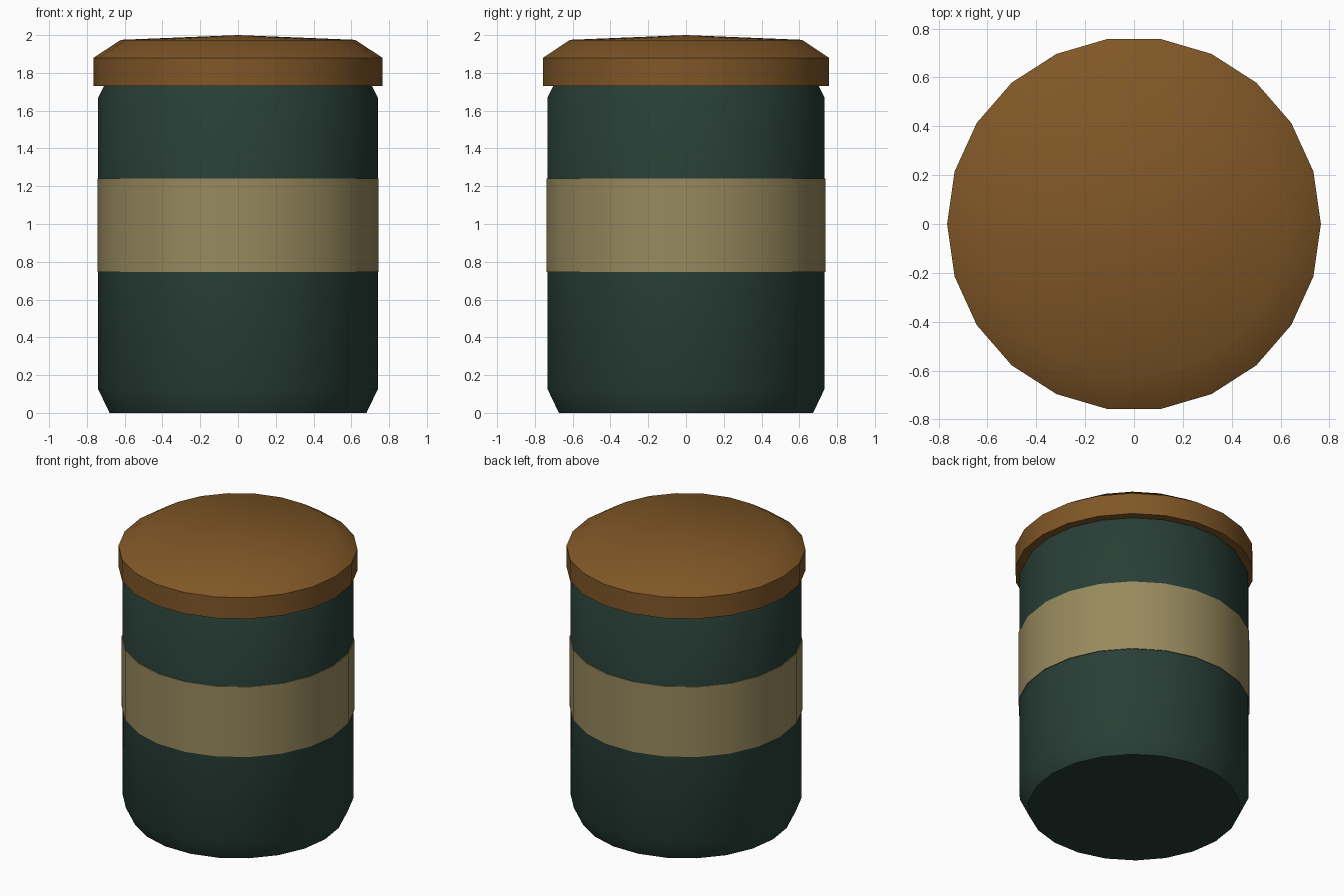
import bpy, bmesh, math

if "Cube" in bpy.data.objects:
    bpy.data.objects.remove(bpy.data.objects["Cube"])

SIDES = 22


def material(name, color):
    m = bpy.data.materials.new(name)
    m.diffuse_color = (*color, 1.0)
    m.use_nodes = True
    m.node_tree.nodes["Principled BSDF"].inputs["Base Color"].default_value = m.diffuse_color
    return m


def lathe(name, profile, mat, closed=False):
    """Revolve (radius, z) points about z; radius 0 makes a pole."""
    bm = bmesh.new()
    rings = []
    for r, z in profile:
        if r == 0:
            rings.append([bm.verts.new((0, 0, z))] * SIDES)
        else:
            rings.append([bm.verts.new((r * math.cos(2 * math.pi * i / SIDES),
                                        r * math.sin(2 * math.pi * i / SIDES), z))
                          for i in range(SIDES)])
    pairs = list(zip(rings, rings[1:]))
    if closed:
        pairs.append((rings[-1], rings[0]))
    for a, b in pairs:
        for i in range(SIDES):
            j = (i + 1) % SIDES
            bm.faces.new(dict.fromkeys((a[i], a[j], b[j], b[i])))
    bmesh.ops.recalc_face_normals(bm, faces=bm.faces)
    mesh = bpy.data.meshes.new(name)
    bm.to_mesh(mesh)
    bm.free()
    mesh.materials.append(mat)
    obj = bpy.data.objects.new(name, mesh)
    bpy.context.collection.objects.link(obj)
    bpy.ops.object.select_all(action='DESELECT')
    obj.select_set(True)
    bpy.context.view_layer.objects.active = obj
    bpy.ops.object.shade_smooth_by_angle(angle=math.radians(40))
    return obj


green = material("dark green", (0.021, 0.049, 0.037))
brown = material("wood brown", (0.216, 0.095, 0.020))
tan = material("label tan", (0.314, 0.254, 0.112))

# Jar body with bevelled base and shoulder
lathe("jar_body", [(0, 0), (0.68, 0), (0.74, 0.125), (0.74, 1.67),
                   (0.68, 1.79), (0, 1.79)], green)

# Label band wrapped around the body
lathe("label_band", [(0.738, 0.745), (0.745, 0.745),
                     (0.745, 1.24), (0.738, 1.24)], tan, closed=True)

# Lid with sloped rim and shallow crown
lathe("lid", [(0, 1.73), (0.765, 1.73), (0.765, 1.88),
              (0.62, 1.975), (0, 2.0)], brown)
